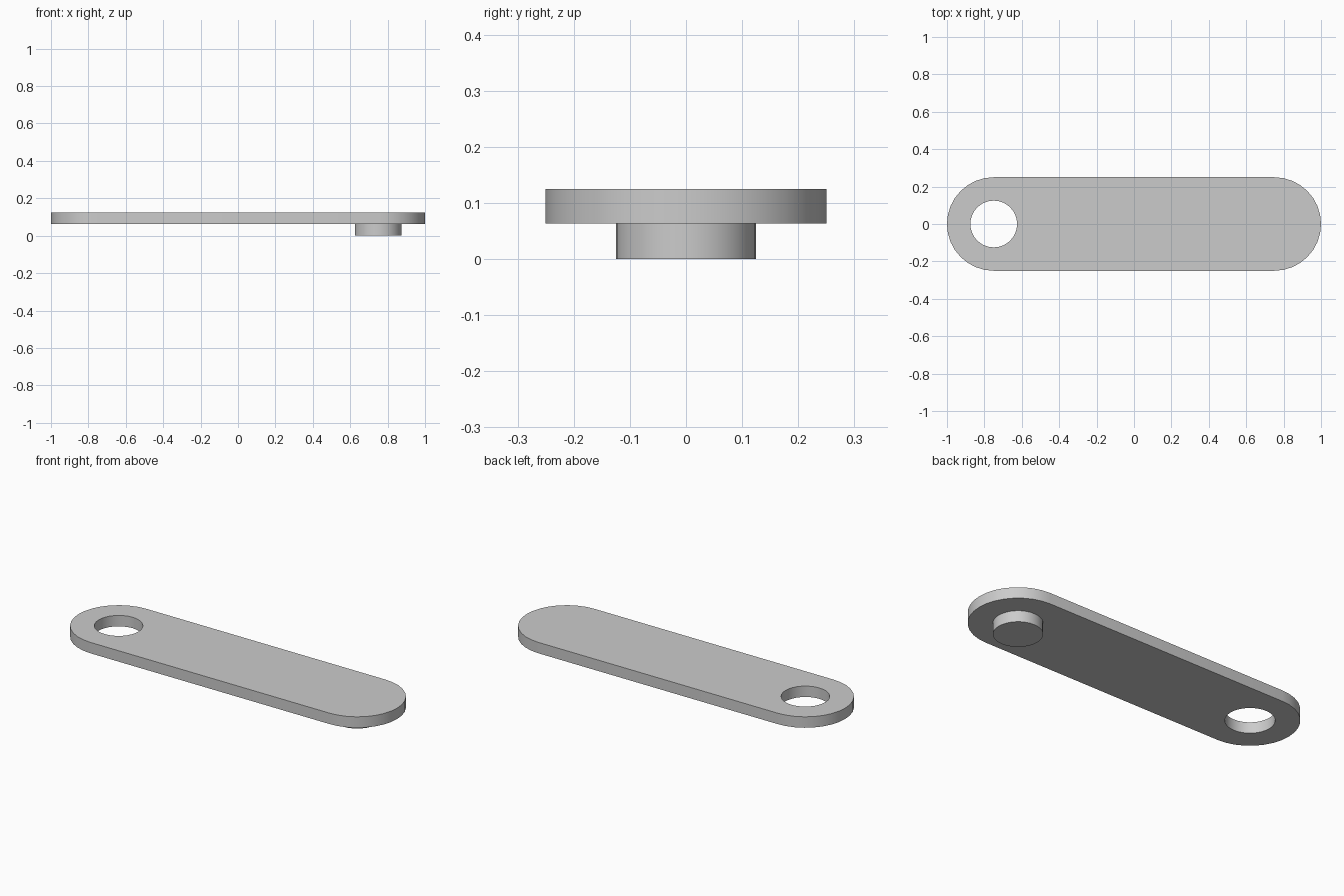
import bpy
import bmesh
from math import pi, radians, sin, cos

if "Cube" in bpy.data.objects:
    bpy.data.objects.remove(bpy.data.objects["Cube"], do_unlink=True)

SEGMENTS = 32
PIVOT = 0.75        # distance of hole and peg from the centre
END_RADIUS = 0.25
PIN_RADIUS = 0.125
BOTTOM, TOP = 0.063, 0.125

grey = bpy.data.materials.new("plain grey")
grey.use_nodes = True
grey.diffuse_color = (0.6, 0.6, 0.6, 1)
grey.node_tree.nodes["Principled BSDF"].inputs["Base Color"].default_value = (0.6, 0.6, 0.6, 1)


def arc(cx, radius, start, sweep, steps):
    return [(cx + radius * cos(start + sweep * i / steps),
             radius * sin(start + sweep * i / steps)) for i in range(steps + 1)]


def extruded(name, loops, low, high):
    """Fill closed outlines (later ones are holes) and extrude them upward."""
    bm = bmesh.new()
    edges = []
    for loop in loops:
        verts = [bm.verts.new((x, y, low)) for x, y in loop]
        edges += [bm.edges.new((a, b)) for a, b in zip(verts, verts[1:] + verts[:1])]
    bmesh.ops.triangle_fill(bm, use_beauty=True, use_dissolve=False, edges=edges)
    result = bmesh.ops.extrude_face_region(bm, geom=bm.faces[:], use_keep_orig=True)
    new_verts = [g for g in result["geom"] if isinstance(g, bmesh.types.BMVert)]
    bmesh.ops.translate(bm, verts=new_verts, vec=(0, 0, high - low))
    bmesh.ops.recalc_face_normals(bm, faces=bm.faces[:])
    mesh = bpy.data.meshes.new(name)
    bm.to_mesh(mesh)
    bm.free()
    mesh.materials.append(grey)
    obj = bpy.data.objects.new(name, mesh)
    bpy.context.collection.objects.link(obj)
    bpy.ops.object.select_all(action="DESELECT")
    obj.select_set(True)
    bpy.context.view_layer.objects.active = obj
    bpy.ops.object.shade_smooth_by_angle(angle=radians(30))
    return obj


# Flat bar with rounded ends and a round hole through the right end
outline = (arc(PIVOT, END_RADIUS, -pi / 2, pi, SEGMENTS // 2)
           + arc(-PIVOT, END_RADIUS, pi / 2, pi, SEGMENTS // 2))
hole = arc(-PIVOT, PIN_RADIUS, 0, 2 * pi, SEGMENTS)[:-1]
extruded("link_bar", [outline, hole], BOTTOM, TOP)

# Peg under the left end, seated slightly into the bar
peg = arc(PIVOT, PIN_RADIUS, 0, 2 * pi, SEGMENTS)[:-1]
extruded("peg", [peg], 0, BOTTOM + 0.02)
